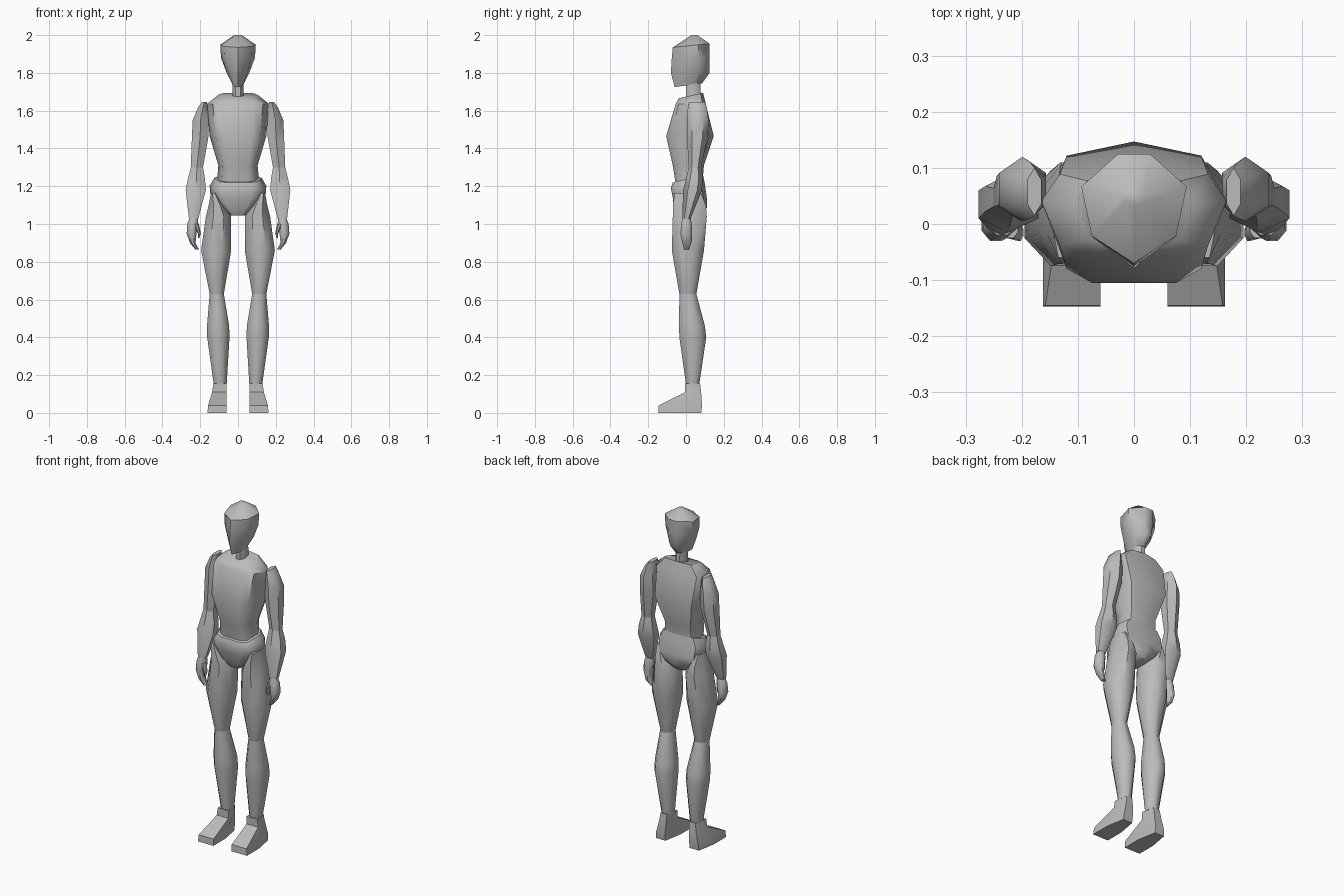
import bpy, bmesh, math

cube = bpy.data.objects.get("Cube")
if cube:
    bpy.data.objects.remove(cube, do_unlink=True)

grey = bpy.data.materials.new("mannequin grey")
grey.use_nodes = True
COLOUR = (.5, .5, .5, 1)
grey.diffuse_color = COLOUR
grey.node_tree.nodes["Principled BSDF"].inputs["Base Color"].default_value = COLOUR


def regular(sides):
    """Regular outline with flat sides left and right, fitted to a unit box."""
    turns = [math.tau * (i + .5) / sides for i in range(sides)]
    wide = max(math.cos(t) for t in turns)
    deep = max(math.sin(t) for t in turns)
    return [(math.cos(t) / wide, math.sin(t) / deep) for t in turns]


def mirrored(half):
    """Close a half outline, listed from back to front, across the middle."""
    return half + [(-x, y) for x, y in reversed(half) if x > 0]


def ring(z, outer, front, back, inner=None, tilt=0):
    """Describe one level of a part: its extents and how far its back is raised."""
    if inner is None:
        inner = -outer
    return z, inner, outer, front, back, tilt


def loft(name, outline, rings, side=1):
    """Skin the rings of a part from bottom to top; side mirrors it."""
    bm = bmesh.new()
    loops = []
    for z, inner, outer, front, back, tilt in rings:
        middle_x, half_x = (inner + outer) / 2, (outer - inner) / 2
        middle_y, half_y = (front + back) / 2, (back - front) / 2
        loops.append([bm.verts.new((side * (middle_x + u * half_x),
                                    middle_y + v * half_y,
                                    z + tilt * v)) for u, v in outline])
    count = len(outline)
    for low, high in zip(loops, loops[1:]):
        for i in range(count):
            j = (i + 1) % count
            bm.faces.new((low[i], low[j], high[j], high[i]))
    bm.faces.new(loops[0])
    bm.faces.new(loops[-1])
    bmesh.ops.recalc_face_normals(bm, faces=bm.faces)

    # Smooth shading with sharp rims
    for face in bm.faces:
        face.smooth = True
    for edge in bm.edges:
        edge.smooth = edge.calc_face_angle(0) < math.radians(50)

    mesh = bpy.data.meshes.new(name)
    bm.to_mesh(mesh)
    bm.free()
    mesh.materials.append(grey)
    part = bpy.data.objects.new(name, mesh)
    bpy.context.collection.objects.link(part)


def pair(name, outline, rings):
    """Build a part on the left and mirror it to the right."""
    loft("left_" + name, outline, rings)
    loft("right_" + name, outline, rings, side=-1)


HEAD = mirrored([(.3, 1), (1, .4), (.8, -.5), (0, -1)])
BODY = mirrored([(0, 1), (.8, .8), (1, .2), (.8, -.8), (.5, -1)])
FOOT = mirrored([(.6, 1), (1, 0), (1, -1)])
ARM = regular(sides=6)
ROUND = regular(sides=8)

# Head and neck
loft("head", HEAD, [
    ring(z=1.735, outer=.03, front=-.06, back=.085, tilt=.01),
    ring(z=1.8, outer=.06, front=-.08, back=.125),
    ring(z=1.88, outer=.09, front=-.075, back=.125),
    ring(z=1.945, outer=.094, front=-.07, back=.125, tilt=.01),
    ring(z=2, outer=.02, front=.03, back=.06),
])
loft("neck", ROUND, [
    ring(z=1.65, outer=.03, front=0, back=.08),
    ring(z=1.77, outer=.03, front=0, back=.075),
])

# Trunk
loft("torso", BODY, [
    ring(z=1.235, outer=.11, front=-.055, back=.09, tilt=.02),
    ring(z=1.31, outer=.104, front=-.07, back=.095),
    ring(z=1.465, outer=.15, front=-.105, back=.147),
    ring(z=1.635, outer=.165, front=-.055, back=.105),
    ring(z=1.68, outer=.105, front=-.04, back=.09, tilt=.015),
])
loft("pelvis", BODY, [
    ring(z=1.045, outer=.045, front=-.045, back=.08),
    ring(z=1.085, outer=.09, front=-.065, back=.11),
    ring(z=1.14, outer=.145, front=-.07, back=.11),
    ring(z=1.2, outer=.15, front=-.08, back=.1, tilt=.01),
    ring(z=1.24, outer=.125, front=-.07, back=.09, tilt=.02),
])

# Arms
pair("upper_arm", ARM, [
    ring(z=1.3, inner=.185, outer=.25, front=.015, back=.08),
    ring(z=1.46, inner=.157, outer=.244, front=.005, back=.115),
    ring(z=1.55, inner=.157, outer=.24, front=.005, back=.12),
    ring(z=1.62, inner=.16, outer=.21, front=.01, back=.11),
    ring(z=1.645, inner=.165, outer=.19, front=.015, back=.1),
])
pair("forearm", ARM, [
    ring(z=1.03, inner=.21, outer=.26, front=-.02, back=.025),
    ring(z=1.18, inner=.17, outer=.277, front=-.015, back=.085),
    ring(z=1.24, inner=.175, outer=.265, front=0, back=.09),
    ring(z=1.3, inner=.185, outer=.25, front=.015, back=.08),
])

# Hands
pair("hand", ROUND, [
    ring(z=.865, inner=.207, outer=.226, front=-.01, back=.015),
    ring(z=.9, inner=.225, outer=.255, front=-.02, back=.03),
    ring(z=.95, inner=.22, outer=.272, front=-.03, back=.033),
    ring(z=1, inner=.21, outer=.268, front=-.025, back=.03),
    ring(z=1.03, inner=.213, outer=.257, front=-.02, back=.025),
])
pair("thumb", ROUND, [
    ring(z=.925, inner=.205, outer=.213, front=-.02, back=-.005),
    ring(z=.95, inner=.197, outer=.213, front=-.03, back=0),
    ring(z=1, inner=.207, outer=.235, front=-.025, back=.01),
])

# Legs
pair("thigh", ROUND, [
    ring(z=.63, inner=.075, outer=.15, front=-.035, back=.055),
    ring(z=.86, inner=.036, outer=.195, front=-.075, back=.095),
    ring(z=1.04, inner=.036, outer=.17, front=-.07, back=.11),
    ring(z=1.1, inner=.07, outer=.155, front=-.07, back=.105),
    ring(z=1.165, inner=.115, outer=.143, front=-.06, back=.08),
])
pair("shin", ROUND, [
    ring(z=.15, inner=.06, outer=.128, front=0, back=.07),
    ring(z=.4, inner=.045, outer=.163, front=-.035, back=.107),
    ring(z=.46, inner=.047, outer=.164, front=-.037, back=.1),
    ring(z=.63, inner=.075, outer=.15, front=-.035, back=.055),
])

# Feet
pair("foot", FOOT, [
    ring(z=0, inner=.06, outer=.162, front=-.147, back=.08),
    ring(z=.04, inner=.06, outer=.158, front=-.145, back=.085),
    ring(z=.11, inner=.06, outer=.137, front=-.005, back=.08),
    ring(z=.155, inner=.06, outer=.13, front=-.005, back=.075),
])
